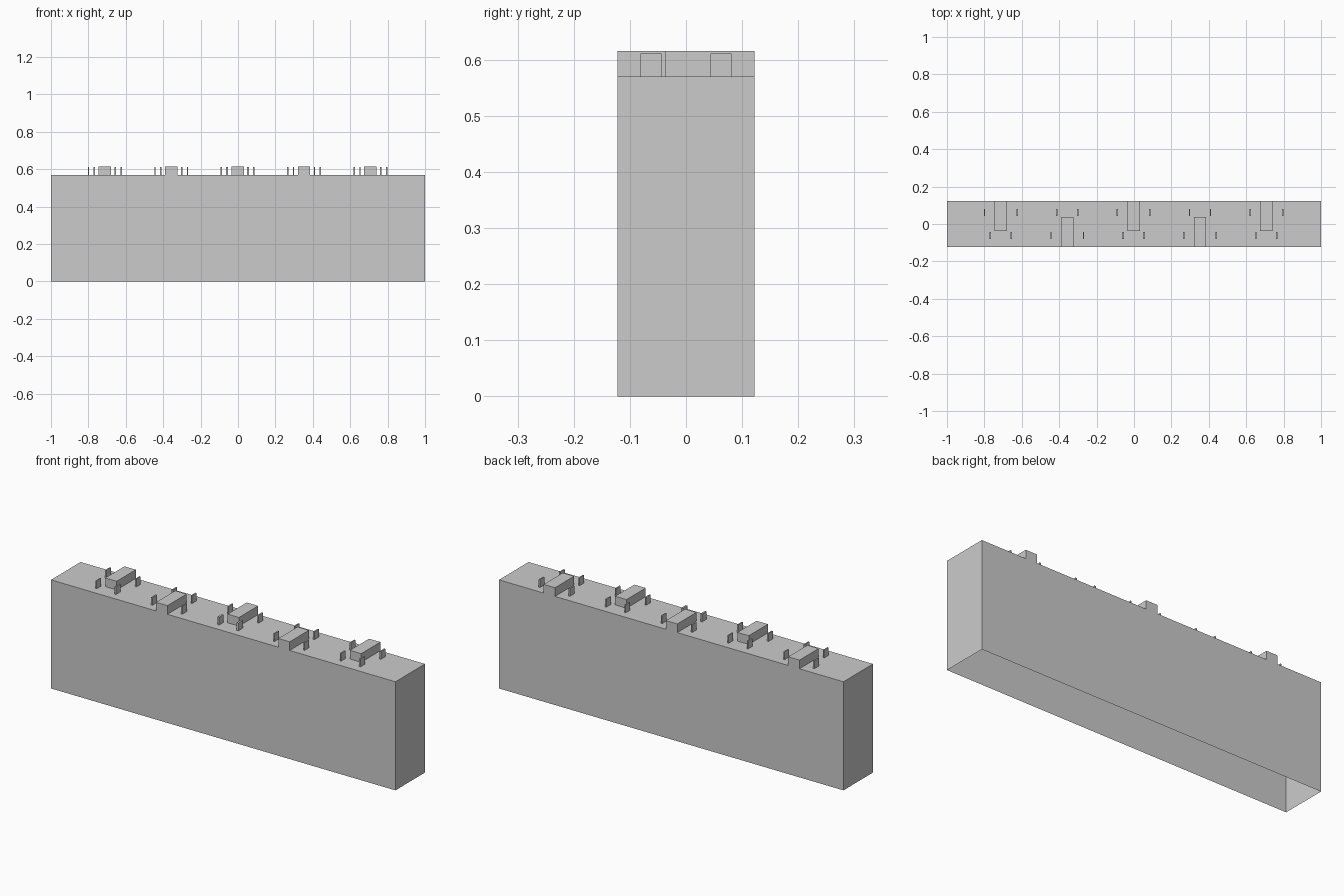
import bpy, bmesh
from mathutils import Vector

if "Cube" in bpy.data.objects:
    bpy.data.objects.remove(bpy.data.objects["Cube"])

HALF_Y, TOP = 0.1225, 0.57


def open_box(name, x0, x1, y0, y1, z0, z1):
    """Box without an underside."""
    bm = bmesh.new()
    bmesh.ops.create_cube(bm, size=1)
    bmesh.ops.scale(bm, vec=Vector((x1 - x0, y1 - y0, z1 - z0)), verts=bm.verts)
    bmesh.ops.translate(bm, vec=Vector((x0 + x1, y0 + y1, z0 + z1)) / 2, verts=bm.verts)
    bm.normal_update()
    under = [f for f in bm.faces if f.normal.z < -0.5]
    bmesh.ops.delete(bm, geom=under, context='FACES')
    mesh = bpy.data.meshes.new(name)
    bm.to_mesh(mesh)
    bm.free()
    obj = bpy.data.objects.new(name, mesh)
    bpy.context.collection.objects.link(obj)
    return obj


# Hollow body, open at the bottom
open_box("body", -1, 1, -HALF_Y, HALF_Y, 0, TOP)

# Five groups along the top, alternately facing back and front
for i in range(5):
    cx = -0.002 + 0.355 * (i - 2)
    side = 1 if i % 2 == 0 else -1
    y0, y1 = sorted((side * HALF_Y, -side * 0.0365))
    open_box(f"block_{i + 1}", cx - 0.033, cx + 0.033, y0, y1, TOP, 0.6155)

    # Wide pair beside the block, narrow pair around its inner end
    for row, offset in ((side, 0.087), (-side, 0.056)):
        half = 0.005 if i == 2 and row < 0 else 0.0035
        for s, label in ((-1, "left"), (1, "right")):
            px, py = cx + s * offset, row * 0.0625
            place = "back" if row > 0 else "front"
            open_box(f"prong_{i + 1}_{place}_{label}", px - half, px + half,
                     py - 0.0185, py + 0.0185, TOP, 0.611)
